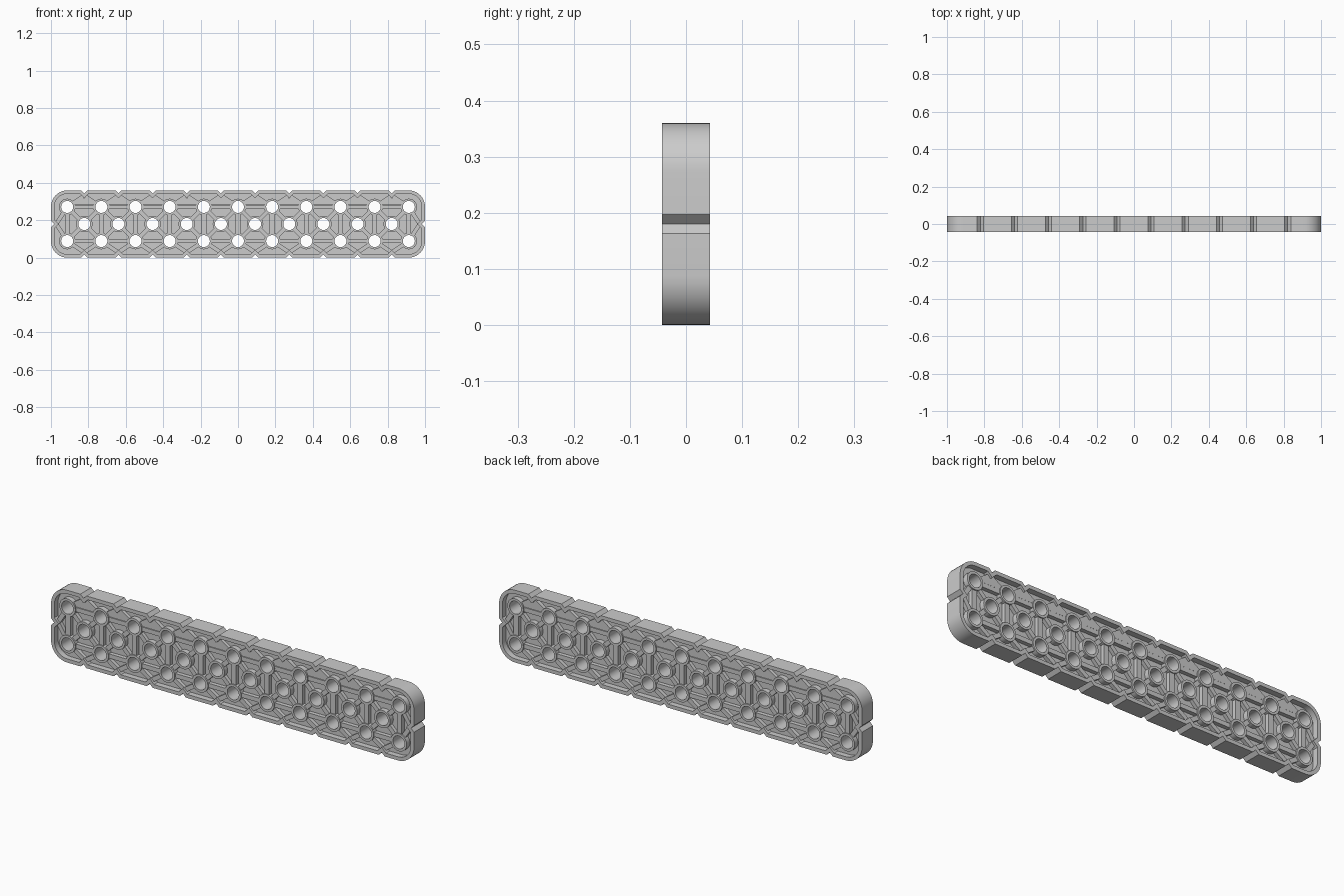
import bpy, math
from mathutils import Matrix

if "Cube" in bpy.data.objects:
    bpy.data.objects.remove(bpy.data.objects["Cube"])

P = 2 / 10.95            # hole pitch
HX, HZ = 1.0, 0.18       # half length, half height
HY = 0.043               # half thickness
CORNER, NOTCH, WALL = 0.088, 0.0165, 0.018
HOLE, BOSS = 0.032, 0.044

row_xs = [(i - 5) * P for i in range(11)]
mid_xs = [(i - 4.5) * P for i in range(10)]
holes = [(x, s * P / 2) for x in row_xs for s in (-1, 1)] + [(x, 0) for x in mid_xs]


def outline(off):
    """Rounded rectangle with V notches, shrunk by off."""
    hx, hz, r = HX - off, HZ - off, CORNER - off
    w = NOTCH + off * (math.sqrt(2) - 1)
    cx, cz = HX - CORNER, HZ - CORNER

    def arc(sx, sz, start):
        return [(sx * cx + r * math.cos(math.radians(start + a * 9)),
                 sz * cz + r * math.sin(math.radians(start + a * 9))) for a in range(11)]
    top = []
    for x in reversed(mid_xs):
        top += [(x + w, hz), (x, hz - w), (x - w, hz)]
    left = [(-hx, w), (-hx + w, 0), (-hx, -w)]
    half = arc(1, 1, 0) + top + arc(-1, 1, 90) + left
    return half + [(-x, -z) for x, z in arc(1, 1, 0) + top + arc(-1, 1, 90) + left]


def circle(c, r, n=32):
    return [(c[0] + r * math.cos(2 * math.pi * i / n),
             c[1] + r * math.sin(2 * math.pi * i / n)) for i in range(n)]


def plate(name, loops, half_depth):
    """Filled 2D loops (inner loops are holes), extruded both ways along y."""
    cu = bpy.data.curves.new(name, 'CURVE')
    cu.dimensions, cu.fill_mode, cu.extrude = '2D', 'BOTH', half_depth
    for pts in loops:
        sp = cu.splines.new('POLY')
        sp.points.add(len(pts) - 1)
        for p, (x, z) in zip(sp.points, pts):
            p.co = (x, z, 0, 1)
        sp.use_cyclic_u = True
    tmp = bpy.data.objects.new(name + "_tmp", cu)
    bpy.context.collection.objects.link(tmp)
    dg = bpy.context.evaluated_depsgraph_get()
    me = bpy.data.meshes.new_from_object(tmp.evaluated_get(dg))
    bpy.data.objects.remove(tmp)
    me.transform(Matrix.Translation((0, 0, HZ)) @ Matrix.Rotation(math.pi / 2, 4, 'X'))
    ob = bpy.data.objects.new(name, me)
    bpy.context.collection.objects.link(ob)
    bpy.context.view_layer.objects.active = ob
    bpy.ops.object.select_all(action='DESELECT')
    ob.select_set(True)
    bpy.ops.object.shade_smooth_by_angle(angle=math.radians(30))
    return ob


def strip(a, b, width, gap_a, gap_b):
    """Rectangle from a to b, with the ends pulled back."""
    dx, dz = b[0] - a[0], b[1] - a[1]
    d = math.hypot(dx, dz)
    ux, uz = dx / d, dz / d
    a = (a[0] + ux * gap_a, a[1] + uz * gap_a)
    b = (b[0] - ux * gap_b, b[1] - uz * gap_b)
    nx, nz = -uz * width / 2, ux * width / 2
    return [(a[0] - nx, a[1] - nz), (b[0] - nx, b[1] - nz),
            (b[0] + nx, b[1] + nz), (a[0] + nx, a[1] + nz)]


# Notched outer wall
plate("outer_rim", [outline(0), outline(WALL)], HY)
# Thin web pierced by the holes
plate("web", [outline(WALL / 2)] + [circle(h, HOLE) for h in holes], 0.014)
# Collars round the holes
plate("hole_bosses", [c for h in holes for c in (circle(h, BOSS), circle(h, HOLE))], 0.039)

# Ribs along the rows, across the columns and on the diagonals
G = BOSS - 0.004
straight, diagonal = [], []
for s in (-1, 1):
    z = s * P / 2
    straight += [strip((a, z), (b, z), 0.022, G, G) for a, b in zip(row_xs, row_xs[1:])]
    for x in mid_xs:
        for t in (-1, 1):
            row_hole = (x + t * P / 2, z)
            diagonal.append(strip((x, 0), row_hole, 0.022, G, G))
            diagonal.append(strip((x, s * (HZ - NOTCH - 0.012)), row_hole, 0.022, 0, G))
    for t in (-1, 1):
        diagonal.append(strip((t * (HX - NOTCH - 0.012), 0), (t * 5 * P, z), 0.022, 0, G))
straight += [strip((x, -P / 2), (x, P / 2), 0.026, G, G) for x in row_xs]
plate("straight_ribs", straight, 0.034)
plate("diagonal_ribs", diagonal, 0.032)
